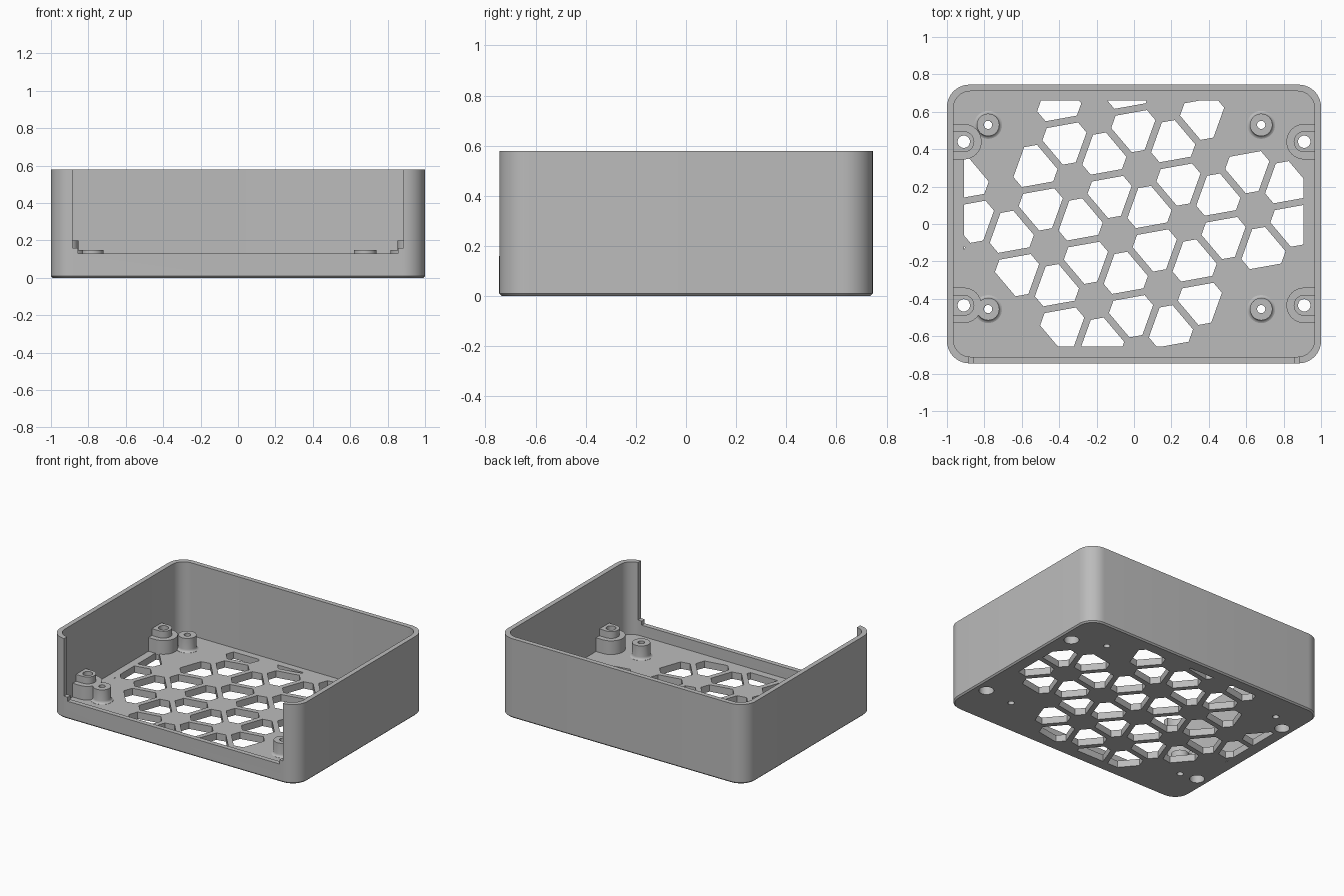
import bpy, bmesh, math
from mathutils import Vector

cube = bpy.data.objects.get("Cube")
if cube:
    bpy.data.objects.remove(cube, do_unlink=True)

grey = bpy.data.materials.new("plain_grey")
grey.use_nodes = True
GREY = (0.5, 0.5, 0.5, 1)
grey.diffuse_color = GREY
grey.node_tree.nodes["Principled BSDF"].inputs["Base Color"].default_value = GREY

HX, HY, HEIGHT, WALL, FLOOR = 1.0, 0.745, 0.58, 0.035, 0.05


def add_object(name, bm):
    bmesh.ops.recalc_face_normals(bm, faces=bm.faces)
    mesh = bpy.data.meshes.new(name)
    bm.to_mesh(mesh)
    bm.free()
    ob = bpy.data.objects.new(name, mesh)
    mesh.materials.append(grey)
    bpy.context.scene.collection.objects.link(ob)
    return ob


def loft(bm, loops, closed=False):
    """Skin a stack of equal-length loops; cap the ends or join them in a ring."""
    rings = [[bm.verts.new(p) for p in loop] for loop in loops]
    pairs = list(zip(rings, rings[1:]))
    if closed:
        pairs.append((rings[-1], rings[0]))
    else:
        bm.faces.new(rings[0])
        bm.faces.new(rings[-1])
    for a, b in pairs:
        for i in range(len(a)):
            j = (i + 1) % len(a)
            bm.faces.new((a[i], a[j], b[j], b[i]))


def circle(x, y, r, z, n=32):
    return [(x + r * math.cos(math.tau * i / n), y + r * math.sin(math.tau * i / n), z)
            for i in range(n)]


def rounded_rect(hx, hy, r, z, steps=10):
    pts = []
    for k, (sx, sy) in enumerate([(1, 1), (-1, 1), (-1, -1), (1, -1)]):
        for i in range(steps + 1):
            a = math.pi / 2 * (k + i / steps)
            pts.append((sx * (hx - r) + r * math.cos(a), sy * (hy - r) + r * math.sin(a), z))
    return pts


def d_shape(x, y, r, z, steps=16):
    """Half circle facing inwards, with straight sides running into the wall."""
    side = math.copysign(1, x)
    pts = [(side * (HX - 0.02), y - r, z)]
    for i in range(steps + 1):
        a = -math.pi / 2 + math.pi * i / steps
        pts.append((x - side * r * math.cos(a), y + r * math.sin(a), z))
    return pts + [(side * (HX - 0.02), y + r, z)]


def cut(ob, bm):
    cutter = add_object("cutter", bm)
    cutter.hide_render = True
    mod = ob.modifiers.new("cut", "BOOLEAN")
    mod.operation, mod.solver, mod.object = "DIFFERENCE", "EXACT", cutter
    bpy.context.view_layer.update()
    done = bpy.data.meshes.new_from_object(ob.evaluated_get(bpy.context.evaluated_depsgraph_get()))
    ob.modifiers.clear()
    ob.data = done
    bpy.data.objects.remove(cutter, do_unlink=True)


def cut_loft(ob, *stacks):
    bm = bmesh.new()
    for loops in stacks:
        loft(bm, loops)
    cut(ob, bm)


def smooth(ob):
    bpy.ops.object.select_all(action="DESELECT")
    ob.select_set(True)
    bpy.context.view_layer.objects.active = ob
    bpy.ops.object.shade_smooth_by_angle(angle=math.radians(30))


standoffs = [(x, y) for x in (-0.78, 0.68) for y in (-0.455, 0.53)]
screws = [(x, y) for x in (-0.91, 0.91) for y in (-0.435, 0.44)]

# Enclosure: open tray with rounded corners and a chamfered bottom edge
bm = bmesh.new()
loft(bm, [rounded_rect(HX - 0.01, HY - 0.01, 0.11, 0), rounded_rect(HX, HY, 0.12, 0.01),
          rounded_rect(HX, HY, 0.12, HEIGHT)])
enclosure = add_object("enclosure", bm)
cut_loft(enclosure, [rounded_rect(HX - WALL, HY - WALL, 0.09, z) for z in (FLOOR, 1)])

# Front opening with a small step near its bottom corners
half = [(0.855, 0.13), (0.855, 0.16), (0.885, 0.16), (0.885, 1)]
outline = half + [(-x, z) for x, z in reversed(half)]
cut_loft(enclosure, [[(x, y, z) for x, z in outline] for y in (-1, -0.68)])

# Screw and standoff holes through the floor
cut_loft(enclosure,
         *[[circle(x, y, 0.022, z, 24) for z in (-0.1, 0.1)] for x, y in standoffs],
         *[[circle(x, y, 0.05, z) for z in (-0.1, 0.1)] for x, y in screws])

# Vent grid: triangles with trimmed corners, clipped to a rectangle
PITCH, TILT, SIDE, TRIM = 0.374, math.radians(10.2), 0.31, 0.07
u = Vector((math.cos(TILT), math.sin(TILT))) * PITCH
v = Vector((math.cos(TILT - math.pi / 3), math.sin(TILT - math.pi / 3))) * PITCH
origin = Vector((-0.57, 0.513))


def blocked(c):
    return (any((c - Vector(p)).length < 0.2 for p in standoffs)
            or any((c - Vector(p)).length < 0.15 for p in screws)
            or (abs(c.x) > 0.5 and abs(c.y) > 0.6))


bm = bmesh.new()
for i in range(-6, 8):
    for j in range(-4, 8):
        node = origin + u * i + v * j
        for centre, turn in ((node + (u + v) / 3, math.pi / 2), (node + (2 * v - u) / 3, -math.pi / 2)):
            if blocked(centre) or abs(centre.x) > 1.1 or abs(centre.y) > 0.9:
                continue
            tips = [centre + Vector((math.cos(a), math.sin(a))) * SIDE / math.sqrt(3)
                    for a in (TILT - turn + math.tau * k / 3 for k in range(3))]
            pts = []
            for k, tip in enumerate(tips):
                for other in (tips[k - 1], tips[(k + 1) % 3]):
                    pts.append(tip + (other - tip) * TRIM / SIDE)
            bm.faces.new([bm.verts.new((p.x, p.y, -0.1)) for p in pts])
for normal, reach in (((1, 0, 0), 0.907), ((-1, 0, 0), 0.91), ((0, 1, 0), 0.66), ((0, -1, 0), 0.656)):
    bmesh.ops.bisect_plane(bm, geom=bm.verts[:] + bm.edges[:] + bm.faces[:],
                           plane_co=Vector(normal) * reach, plane_no=normal, clear_outer=True)
solid = bmesh.ops.extrude_face_region(bm, geom=bm.faces[:], use_keep_orig=True)
bmesh.ops.translate(bm, vec=(0, 0, 0.2),
                    verts=[g for g in solid["geom"] if isinstance(g, bmesh.types.BMVert)])
cut(enclosure, bm)
smooth(enclosure)

# Standoffs: tubes with a flared foot
profile = [(0.022, FLOOR - 0.01), (0.075, FLOOR - 0.01), (0.075, FLOOR + 0.001), (0.067, FLOOR + 0.004),
           (0.062, FLOOR + 0.01), (0.06, FLOOR + 0.02), (0.06, 0.15), (0.022, 0.15)]
for n, (x, y) in enumerate(standoffs):
    bm = bmesh.new()
    loft(bm, [circle(x, y, r, z) for r, z in profile], closed=True)
    smooth(add_object(f"standoff_{n + 1}", bm))

# Screw pads: stepped blocks against the side walls, counterbored from below
for n, (x, y) in enumerate(screws):
    bm = bmesh.new()
    loft(bm, [d_shape(x, y, r, z) for r, z in
              ((0.095, FLOOR - 0.01), (0.095, 0.15), (0.056, 0.15), (0.056, 0.2))])
    pad = add_object(f"screw_pad_{n + 1}", bm)
    cut_loft(pad, [circle(x, y, r, z) for r, z in
                   ((0.05, -0.1), (0.05, 0.12), (0.033, 0.12), (0.033, 0.3))])
    smooth(pad)
